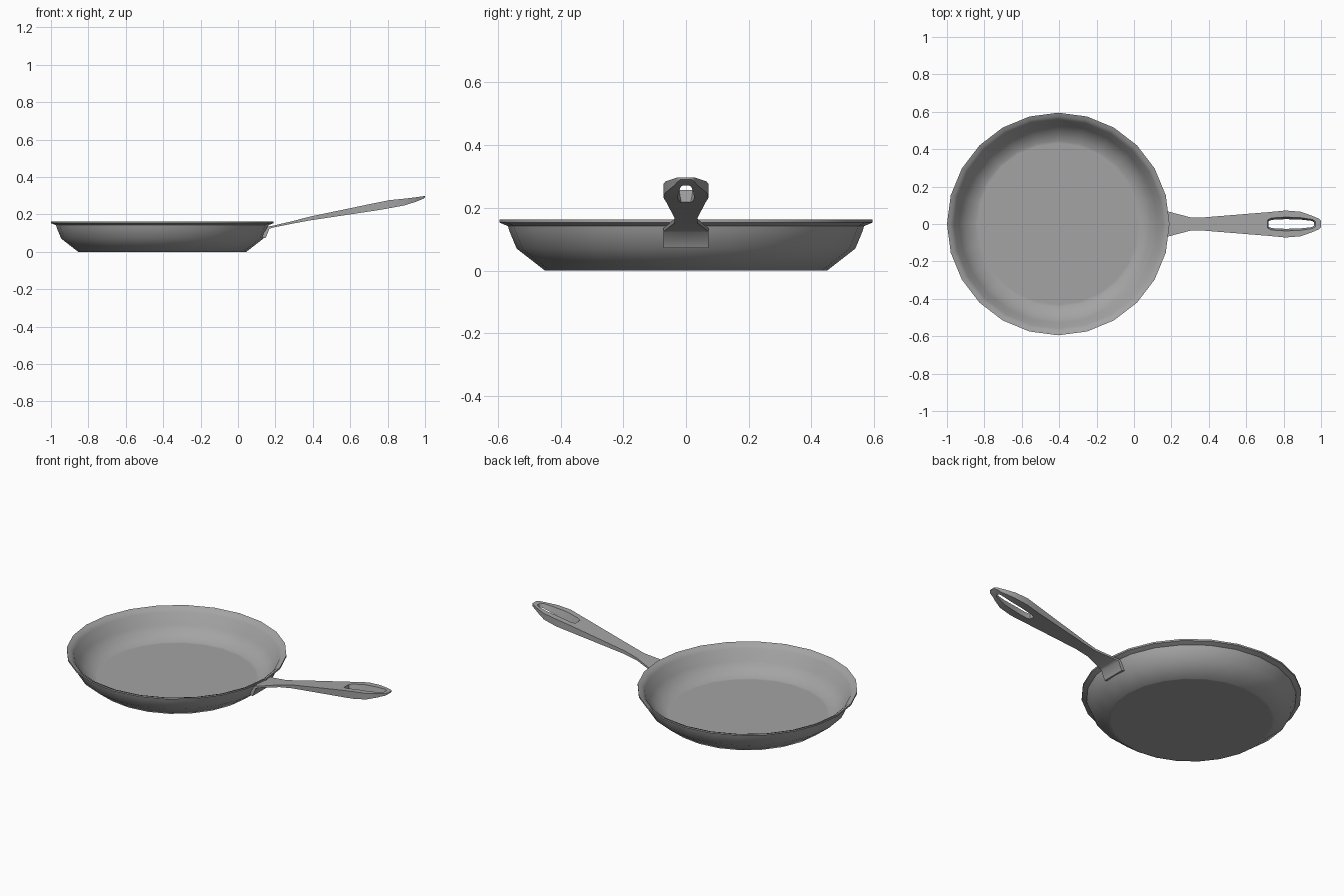
import bpy, bmesh, math

if "Cube" in bpy.data.objects:
    bpy.data.objects.remove(bpy.data.objects["Cube"])

CX = -0.405   # pan centre
SIDES = 24

# dark metal
metal = bpy.data.materials.new("dark_metal")
metal.diffuse_color = (0.37, 0.37, 0.37, 1)
metal.use_nodes = True
metal.node_tree.nodes["Principled BSDF"].inputs["Base Color"].default_value = metal.diffuse_color


def finish(name, bm, angle):
    bmesh.ops.remove_doubles(bm, verts=bm.verts, dist=0.0005)
    bmesh.ops.dissolve_degenerate(bm, edges=bm.edges, dist=0.0001)
    bmesh.ops.recalc_face_normals(bm, faces=bm.faces)
    me = bpy.data.meshes.new(name)
    bm.to_mesh(me)
    bm.free()
    me.materials.append(metal)
    ob = bpy.data.objects.new(name, me)
    bpy.context.collection.objects.link(ob)
    bpy.ops.object.select_all(action='DESELECT')
    ob.select_set(True)
    bpy.context.view_layer.objects.active = ob
    bpy.ops.object.shade_smooth_by_angle(angle=math.radians(angle))
    return ob


# pan body: closed wall profile (radius, z) from outer base over the rim to the inner floor
profile = [(0.435, 0.0), (0.45, 0.0), (0.54, 0.07), (0.563, 0.125), (0.568, 0.142),
           (0.595, 0.153), (0.595, 0.163), (0.575, 0.155), (0.558, 0.139),
           (0.53, 0.078), (0.495, 0.042), (0.445, 0.012), (0.43, 0.012)]
bm = bmesh.new()
rings = []
for r, z in profile:
    rings.append([bm.verts.new((CX + r * math.cos(2 * math.pi * i / SIDES),
                                r * math.sin(2 * math.pi * i / SIDES), z))
                  for i in range(SIDES)])
for a, b in zip(rings, rings[1:]):
    for i in range(SIDES):
        j = (i + 1) % SIDES
        bm.faces.new((a[i], a[j], b[j], b[i]))
bm.faces.new(rings[0])
bm.faces.new(rings[-1])
finish("pan_body", bm, 48)

# handle stations: top x, top z, underside x, underside z, half width, hole half width
stations = [
    (0.125, 0.078, 0.147, 0.072, 0.072, 0),     # mounting plate on the wall
    (0.158, 0.135, 0.168, 0.123, 0.072, 0),
    (0.185, 0.139, 0.185, 0.129, 0.066, 0),     # neck
    (0.30, 0.166, 0.30, 0.152, 0.036, 0),
    (0.38, 0.187, 0.38, 0.167, 0.036, 0),
    (0.715, 0.257, 0.72, 0.218, 0.063, 0),      # slot start
    (0.715, 0.257, 0.72, 0.218, 0.063, 0.022),
    (0.735, 0.261, 0.74, 0.221, 0.065, 0.032),
    (0.81, 0.276, 0.81, 0.233, 0.072, 0.037),
    (0.89, 0.284, 0.89, 0.248, 0.066, 0.034),
    (0.955, 0.292, 0.95, 0.267, 0.043, 0.024),
    (0.97, 0.294, 0.962, 0.272, 0.036, 0.014),
    (0.97, 0.294, 0.962, 0.272, 0.036, 0),      # slot end
    (0.99, 0.297, 0.99, 0.283, 0.028, 0),
    (1.0, 0.297, 1.0, 0.29, 0.018, 0),
]
bm = bmesh.new()
for s in (1, -1):
    rows = []
    for xt, zt, xb, zb, w, h in stations:
        rows.append([bm.verts.new(p) for p in (
            (xt, s * h, zt), (xt, s * w, zt), (xb, s * w, zb), (xb, s * h * 0.7, zb))])
    for k, (a, b) in enumerate(zip(rows, rows[1:])):
        slot = stations[k][5] + stations[k + 1][5] > 0
        for i in range(4 if slot else 3):
            j = (i + 1) % 4
            bm.faces.new((a[i], a[j], b[j], b[i]))
    bm.faces.new(rows[0])
    bm.faces.new(rows[-1])
finish("handle", bm, 55)
